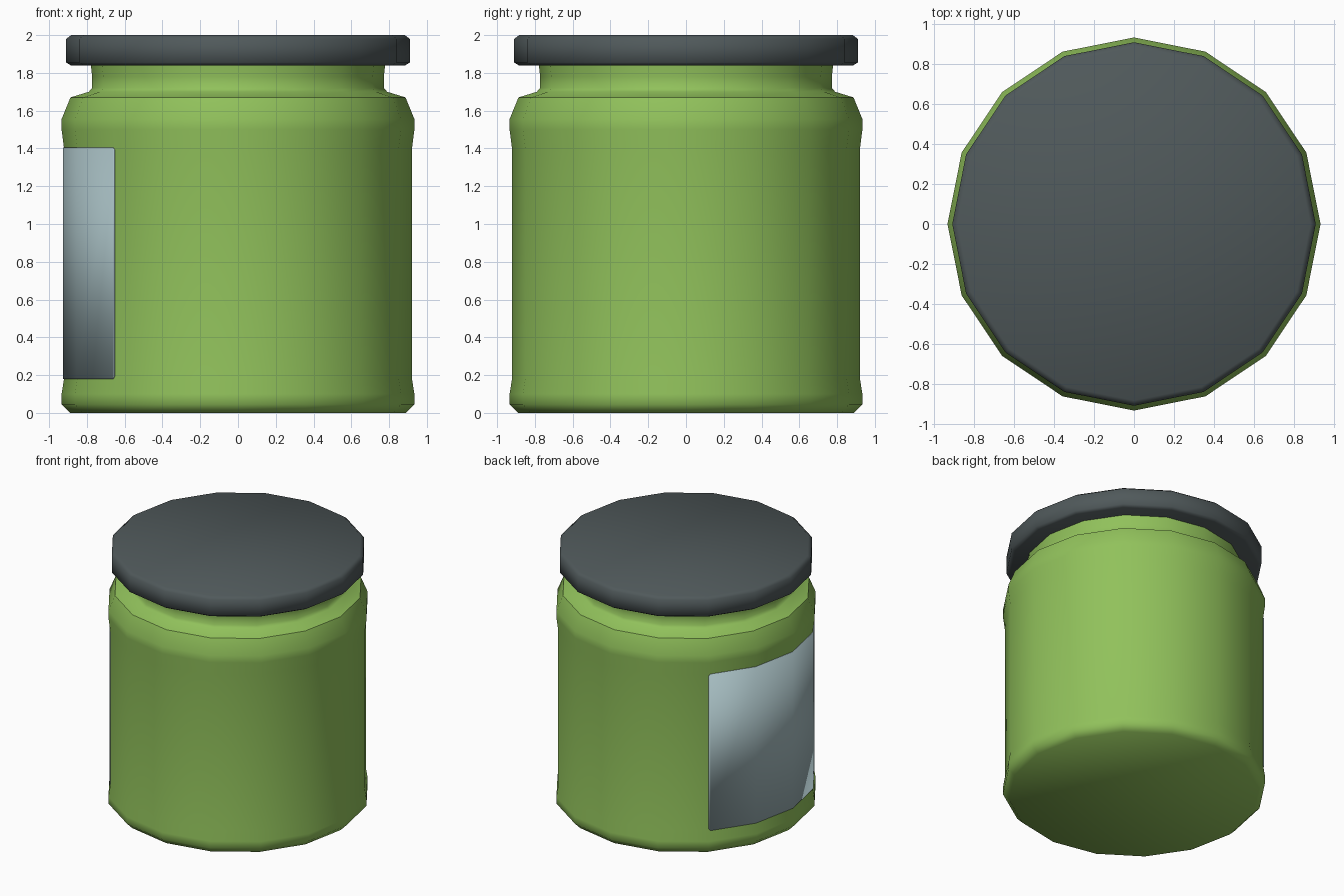
import bpy, bmesh, math

if "Cube" in bpy.data.objects:
    bpy.data.objects.remove(bpy.data.objects["Cube"])

SIDES = 16


def material(name, rgb):
    m = bpy.data.materials.new(name)
    m.diffuse_color = (*rgb, 1)
    m.use_nodes = True
    m.node_tree.nodes["Principled BSDF"].inputs["Base Color"].default_value = m.diffuse_color
    return m


def finish(bm, name, mat, angle):
    me = bpy.data.meshes.new(name)
    bm.to_mesh(me)
    bm.free()
    me.materials.append(mat)
    ob = bpy.data.objects.new(name, me)
    bpy.context.collection.objects.link(ob)
    bpy.ops.object.select_all(action='DESELECT')
    ob.select_set(True)
    bpy.context.view_layer.objects.active = ob
    bpy.ops.object.shade_smooth_by_angle(angle=math.radians(angle))
    return ob


def lathe(name, profile, mat, angle):
    """Closed solid of revolution from (radius, height) points, bottom to top."""
    bm = bmesh.new()
    rings = []
    for r, z in profile:
        rings.append([bm.verts.new((r * math.cos(2 * math.pi * i / SIDES),
                                    r * math.sin(2 * math.pi * i / SIDES), z))
                      for i in range(SIDES)])
    for a, b in zip(rings, rings[1:]):
        for i in range(SIDES):
            j = (i + 1) % SIDES
            bm.faces.new((a[i], a[j], b[j], b[i]))
    bm.faces.new(rings[0][::-1])
    bm.faces.new(rings[-1])
    return finish(bm, name, mat, angle)


def facet_point(r, step):
    """Point on the 16-sided outline, step measured in sides."""
    k = math.floor(step)
    t = step - k
    p, q = [(r * math.cos(2 * math.pi * s / SIDES),
             r * math.sin(2 * math.pi * s / SIDES)) for s in (k, k + 1)]
    return p[0] + (q[0] - p[0]) * t, p[1] + (q[1] - p[1]) * t


green = material("jar green", (0.283, 0.535, 0.105))
grey = material("lid dark grey", (0.080, 0.100, 0.104))
pale = material("label pale blue grey", (0.376, 0.503, 0.527))

# Jar body with rolled foot, shoulder and neck
lathe("jar_body", [(0.89, 0), (0.934, 0.045), (0.934, 0.10), (0.921, 0.18),
                   (0.921, 1.40), (0.934, 1.50), (0.934, 1.555), (0.887, 1.67),
                   (0.79, 1.70), (0.772, 1.72), (0.772, 1.78), (0.78, 1.85)],
      green, 50)

# Lid
lathe("lid", [(0.885, 1.84), (0.91, 1.855), (0.91, 1.98), (0.883, 2.0)], grey, 60)

# Label: thin wrapped plate on the left side with clipped corners
bm = bmesh.new()
columns = []
for step, inset in [(6, 0.015), (6.04, 0), (7, 0), (8, 0), (9, 0), (9.96, 0), (10, 0.015)]:
    x, y = facet_point(0.926, step)
    columns.append([bm.verts.new((x, y, z)) for z in (0.18 + inset, 1.405 - inset)])
for a, b in zip(columns, columns[1:]):
    bm.faces.new((a[0], b[0], b[1], a[1]))
label = finish(bm, "label", pale, 50)
mod = label.modifiers.new("thickness", 'SOLIDIFY')
mod.thickness = 0.006
mod.offset = -1
